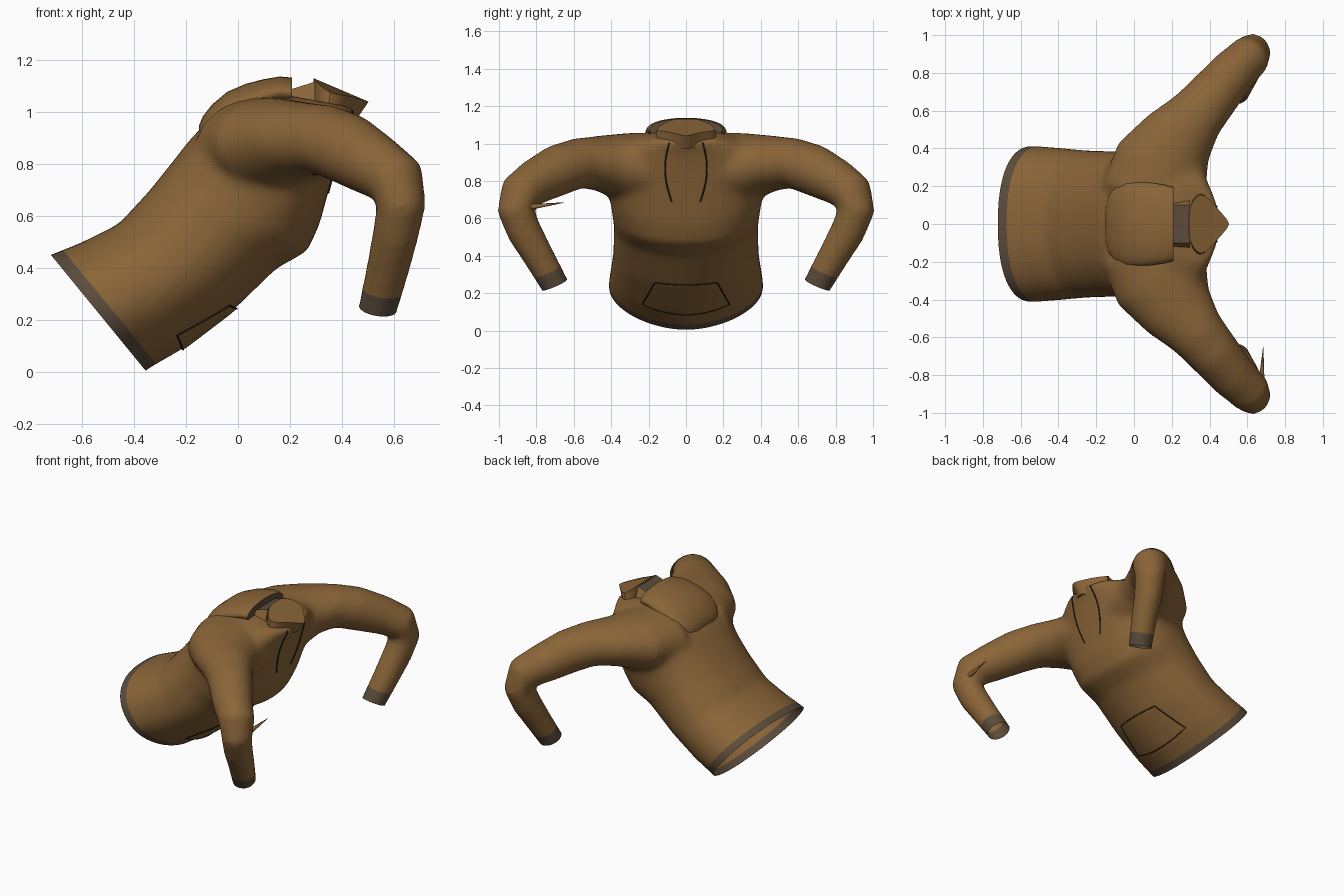
import bpy, bmesh, math
from mathutils import Vector
from mathutils.bvhtree import BVHTree

cube = bpy.data.objects.get("Cube")
if cube:
    bpy.data.objects.remove(cube)


def material(name, rgb):
    m = bpy.data.materials.new(name)
    m.use_nodes = True
    m.diffuse_color = (*rgb, 1)
    m.node_tree.nodes["Principled BSDF"].inputs["Base Color"].default_value = (*rgb, 1)
    return m


TAN = material("tan cloth", (0.255, 0.130, 0.040))
RIB = material("grey brown ribbing", (0.105, 0.072, 0.044))
DARK = material("dark stitching", (0.025, 0.017, 0.01))


def loft(bm, rings):
    """Skin a list of equal rings and close both ends; returns the end cap."""
    rows = [[bm.verts.new(p) for p in r] for r in rings]
    n = len(rows[0])
    for a, b in zip(rows, rows[1:]):
        for i in range(n):
            j = (i + 1) % n
            bm.faces.new((a[i], a[j], b[j], b[i]))
    bm.faces.new(rows[0][::-1])
    return bm.faces.new(rows[-1])


def finish(name, bm, mats, angle=50):
    bmesh.ops.recalc_face_normals(bm, faces=bm.faces)
    mesh = bpy.data.meshes.new(name)
    bm.to_mesh(mesh)
    bm.free()
    for m in mats:
        mesh.materials.append(m)
    ob = bpy.data.objects.new(name, mesh)
    bpy.context.collection.objects.link(ob)
    bpy.ops.object.select_all(action='DESELECT')
    ob.select_set(True)
    bpy.context.view_layer.objects.active = ob
    bpy.ops.object.shade_smooth_by_angle(angle=math.radians(angle))


def oval(centre, u, v, front=2.0, back=2.0, n=40):
    """Rounded outline; the powers set how boxy the +u and -u halves are."""
    points = []
    for i in range(n):
        c, s = math.cos(2 * math.pi * i / n), math.sin(2 * math.pi * i / n)
        k = 2 / (front if c > 0 else back)
        points.append(centre + u * math.copysign(abs(c) ** k, c)
                      + v * math.copysign(abs(s) ** k, s))
    return points


# Torso: back point, front point, half width and front boxiness of each cross-section
sections = [
    (-.80, .42, -.44, -.06, .41, 1.8), (-.70, .46, -.34, .015, .415, 1.8),
    (-.60, .50, -.21, .09, .405, 1.85), (-.46, .57, -.02, .235, .39, 1.95),
    (-.34, .70, .15, .40, .385, 2.1), (-.26, .80, .268, .465, .395, 2.25),
    (-.19, .89, .315, .57, .41, 2.35), (-.10, .985, .35, .70, .425, 2.4),
    (.0, 1.045, .39, .84, .42, 2.4), (.09, 1.06, .425, .95, .34, 2.3),
    (.17, 1.07, .465, 1.015, .2, 2.2)]
body = bmesh.new()
rings = []
for bx, bz, fx, fz, w, boxy in sections:
    back, front = Vector((bx, 0, bz)), Vector((fx, 0, fz))
    rings.append(oval((back + front) / 2, (front - back) / 2, Vector((0, w, 0)), boxy, 2.35))
loft(body, rings)

# Sleeves: centre line with upright and level radius
sleeve = [
    (.10, .14, .86, .20, .28), (.15, .33, .875, .182, .255), (.235, .46, .895, .148, .20),
    (.33, .575, .895, .135, .155), (.42, .68, .86, .138, .14), (.53, .81, .793, .122, .125),
    (.61, .885, .737, .115, .115), (.63, .912, .645, .10, .095), (.607, .865, .53, .095, .09),
    (.578, .79, .40, .085, .084), (.54, .705, .25, .077, .077), (.52, .665, .18, .072, .072)]
for side in (1, -1):
    pts = [Vector((x, y * side, z)) for x, y, z, _, _ in sleeve]
    rings = []
    for i, p in enumerate(pts):
        d = (pts[min(i + 1, len(pts) - 1)] - pts[max(i - 1, 0)]).normalized()
        u = d.cross(Vector((1, 0, 0))).normalized()
        rings.append(oval(p, u * sleeve[i][3], d.cross(u) * sleeve[i][4]))
    loft(body, rings)

# Fuse torso and sleeves into one soft cloth surface
bmesh.ops.recalc_face_normals(body, faces=body.faces)
mesh = bpy.data.meshes.new("fused cloth")
body.to_mesh(mesh)
body.free()
temp = bpy.data.objects.new("fused cloth", mesh)
bpy.context.collection.objects.link(temp)
remesh = temp.modifiers.new("fuse", 'REMESH')
remesh.mode = 'VOXEL'
remesh.voxel_size = 0.016
soft = temp.modifiers.new("soften", 'SMOOTH')
soft.factor, soft.iterations = 0.5, 24
shell = bmesh.new()
shell.from_object(temp, bpy.context.evaluated_depsgraph_get())
bpy.data.objects.remove(temp)


def trim(point, axis, band, region):
    """Open an end and colour a ribbed band along it."""
    for offset, cut in ((0, True), (band, False)):
        faces = [f for f in shell.faces if region(f.calc_center_median())]
        geom = faces + list({e for f in faces for e in f.edges})
        geom += list({v for f in faces for v in f.verts})
        bmesh.ops.bisect_plane(shell, geom=geom, plane_co=point - axis * offset,
                               plane_no=axis, clear_outer=cut)
    for f in shell.faces:
        c = f.calc_center_median()
        if region(c) and (c - point).dot(axis) > -band:
            f.material_index = 1


for f in shell.faces:
    f.material_index = 0
trim(Vector((-.54, 0, .23)), Vector((-.44, 0, -.36)).normalized(), .048,
     lambda c: c.x < .2 and abs(c.y) < .5)
for side in (1, -1):
    trim(Vector((.54, .70 * side, .245)), Vector((-.12, -.35 * side, -.8)).normalized(), .082,
         lambda c: c.y * side > .5 and c.z < .45)
tree = BVHTree.FromBMesh(shell)
finish("hoodie_body", shell, (TAN, RIB), 60)


def on_chest(y, z, lift):
    """Point on the chest surface, lifted along its normal."""
    hit, normal, _, _ = tree.ray_cast(Vector((2, y, z)), Vector((-1, 0, 0)))
    if hit is None:
        return None
    return hit + (normal if normal.x > 0 else -normal) * lift


def cord(name, points, radius, mat):
    curve = bpy.data.curves.new(name, 'CURVE')
    curve.dimensions = '3D'
    curve.bevel_depth, curve.bevel_resolution = radius, 1
    points = [p for p in points if p]
    line = curve.splines.new('POLY')
    line.points.add(len(points) - 1)
    for q, p in zip(line.points, points):
        q.co = (*p, 1)
    curve.materials.append(mat)
    bpy.context.collection.objects.link(bpy.data.objects.new(name, curve))


# Drawstrings
for side, label in ((1, "left"), (-1, "right")):
    cord(label + "_drawstring",
         [on_chest(side * (.064 + .048 * math.sin(math.pi * (.08 + .75 * t / 20))),
                   .69 + .315 * t / 20, .003) for t in range(21)], .004, DARK)


# Front pocket plate and its stitched edge
def pocket_point(s, t):
    """s runs across from -1 to 1, t from bottom to top."""
    low = .09 + .055 * s * s
    top = .26 - .012 * (1 - s * s)
    return on_chest(s * (.23 - .065 * t), low + (top - low) * t, .006)


N = 16
pocket = bmesh.new()
grid = [[pocket.verts.new(pocket_point(i / N * 2 - 1, j / N)) for i in range(N + 1)]
        for j in range(N + 1)]
for j in range(N):
    for i in range(N):
        pocket.faces.new((grid[j][i], grid[j][i + 1], grid[j + 1][i + 1], grid[j + 1][i]))
finish("front_pocket", pocket, (TAN,))
steps = [i / N for i in range(N + 1)]
edge = [(-1, t) for t in steps] + [(2 * t - 1, 1) for t in steps]
edge += [(1, 1 - t) for t in steps] + [(1 - 2 * t, 0) for t in steps]
cord("pocket_stitching", [pocket_point(s, t) for s, t in edge], .0035, DARK)

# Hood lying flat on the back: x, half width, top height, half height
hood = bmesh.new()
stations = [(-.15, .09, .95, .03), (-.135, .15, .985, .05), (-.10, .195, 1.03, .06),
            (-.04, .22, 1.08, .07), (.03, .223, 1.11, .07), (.10, .217, 1.128, .065),
            (.16, .208, 1.138, .06), (.208, .195, 1.134, .06)]
mouth = loft(hood, [oval(Vector((x, 0, top - h)), Vector((0, w, 0)), Vector((0, 0, h)))
                    for x, w, top, h in stations])
mouth.material_index = 1
finish("hood", hood, (TAN, RIB))

# Neck between hood and collar: ribbed lining on top, cloth sides
neck = bmesh.new()
loft(neck, [[Vector((x, y, z)) for y, z in ((-.1, top), (.1, top), (.14, 1.0), (-.14, 1.0))]
            for x, top in ((.08, 1.05), (.296, 1.118))])
bmesh.ops.recalc_face_normals(neck, faces=neck.faces)
for f in neck.faces:
    f.material_index = 1 if f.normal.z > .6 else 0
finish("neck", neck, (TAN, RIB), 30)

# Pointed front collar, spreading into the chest at its base
outline = [(.29, .05), (.297, .085), (.313, .122), (.335, .147), (.355, .155), (.38, .147),
           (.41, .12), (.44, .085), (.475, .045), (.495, .02), (.503, .0)]
outline += [(x, -y) for x, y in outline[-2::-1]]
collar = bmesh.new()
loft(collar, [[Vector((.30 + (x - .30) * .76, y * 1.1, .97)) for x, y in outline],
              [Vector((x, y, 1.135 - (x - .29) * .44 - 1.2 * y * y)) for x, y in outline]])
finish("front_collar", collar, (TAN,), 40)

# Loose cloth point at the right elbow
spike = bmesh.new()
loft(spike, [oval(Vector((x, y, z)), Vector((r, 0, 0)), Vector((0, 0, r)), n=8)
             for x, y, z, r in ((.675, -.84, .66, .016), (.684, -.65, .685, .001))])
finish("elbow_point", spike, (TAN,))
